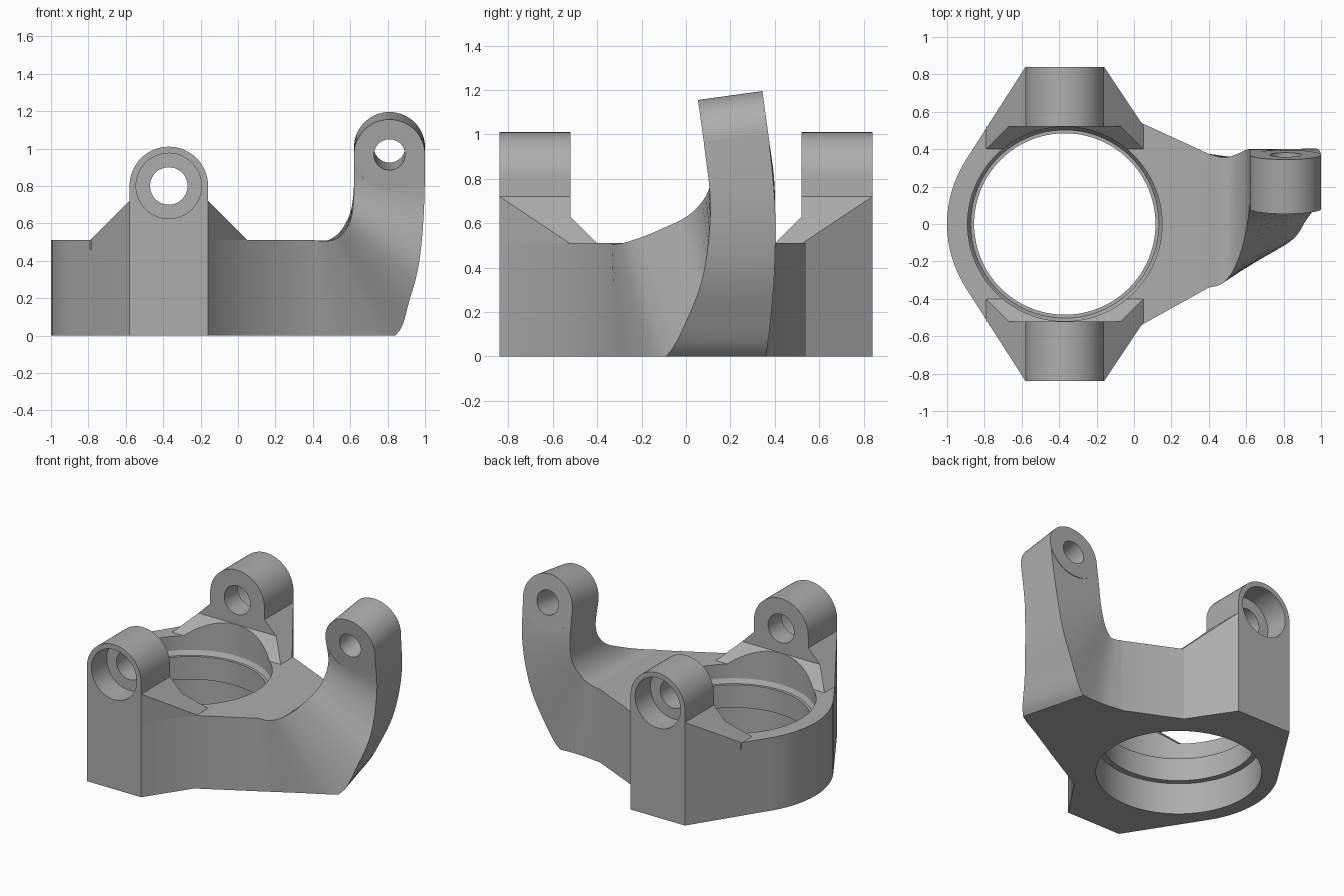
import bpy, bmesh, math
from mathutils import Vector, Matrix

if "Cube" in bpy.data.objects:
    bpy.data.objects.remove(bpy.data.objects["Cube"])

CX = -0.37          # bore centre
INNER = 0.521       # inner face of the lugs

steel = bpy.data.materials.new("grey_metal")
steel.diffuse_color = (0.42, 0.42, 0.42, 1)
steel.use_nodes = True
steel.node_tree.nodes["Principled BSDF"].inputs["Base Color"].default_value = steel.diffuse_color


def finish(bm, name):
    bmesh.ops.recalc_face_normals(bm, faces=bm.faces)
    me = bpy.data.meshes.new(name)
    bm.to_mesh(me)
    bm.free()
    ob = bpy.data.objects.new(name, me)
    bpy.context.collection.objects.link(ob)
    me.materials.append(steel)
    return ob


def loft(rings, name, closed=False):
    """Skin a list of equal-length point rings."""
    bm = bmesh.new()
    vs = [[bm.verts.new(p) for p in r] for r in rings]
    n = len(vs[0])
    for a, b in zip(vs, vs[1:]):
        for i in range(n):
            j = (i + 1) % n
            bm.faces.new((a[i], a[j], b[j], b[i]))
    bm.faces.new(vs[0])
    bm.faces.new(vs[-1])
    return finish(bm, name)


def cylinder(a, b, r, name, seg=64):
    a, b = Vector(a), Vector(b)
    d = b - a
    bm = bmesh.new()
    bmesh.ops.create_cone(bm, cap_ends=True, segments=seg, radius1=r, radius2=r, depth=d.length)
    rot = d.to_track_quat('Z', 'Y').to_matrix().to_4x4()
    bmesh.ops.transform(bm, matrix=Matrix.Translation((a + b) / 2) @ rot, verts=bm.verts)
    return finish(bm, name)


def keep_side(ob, co, no):
    """Trim an object with a plane, removing what lies along the normal."""
    bm = bmesh.new()
    bm.from_mesh(ob.data)
    bmesh.ops.bisect_plane(bm, geom=bm.verts[:] + bm.edges[:] + bm.faces[:], dist=1e-6,
                           plane_co=co, plane_no=no, clear_outer=True)
    bmesh.ops.holes_fill(bm, edges=[e for e in bm.edges if e.is_boundary], sides=0)
    bmesh.ops.recalc_face_normals(bm, faces=bm.faces)
    bm.to_mesh(ob.data)
    bm.free()


def combine(ob, other, op):
    m = ob.modifiers.new("bool", 'BOOLEAN')
    m.operation, m.object, m.solver = op, other, 'EXACT'
    bpy.context.view_layer.objects.active = ob
    bpy.ops.object.modifier_apply(modifier=m.name)
    bpy.data.objects.remove(other)


# housing: flat plate outline with a rounded left side
outline = [(0.40, -0.34), (0.40, 0.375), (0.04, 0.54), (CX + 0.21, 0.84), (CX - 0.21, 0.84)]
a0 = math.radians(147.3)
for i in range(17):
    a = a0 + (2 * math.pi - 2 * a0) * i / 16
    outline.append((CX + 0.63 * math.cos(a), 0.63 * math.sin(a)))
outline += [(CX - 0.21, -0.84), (CX + 0.21, -0.84), (0.04, -0.54)]
body = loft([[(x, y, z) for x, y in outline] for z in (0, 0.51)], "knuckle_housing")

# lugs with sloped shoulders and inner chamfer wedges, front and back
shoulder = [(-0.42, 0.3), (0.42, 0.3), (0.42, 0.51), (0.21, 0.72)]
shoulder += [(0.21 * math.cos(math.pi * i / 32), 0.80 + 0.21 * math.sin(math.pi * i / 32)) for i in range(33)]
shoulder += [(-0.21, 0.72), (-0.42, 0.51)]
for s in (-1, 1):
    lug = loft([[(CX + x, s * y, z) for x, z in shoulder] for y in (INNER, 0.84)], "lug")
    keep_side(lug, (CX + 0.21, s * 0.84, 0), (0.30, s * 0.20, 0))
    keep_side(lug, (CX - 0.21, s * 0.84, 0), (-0.50, s * 0.32, 0))
    combine(body, lug, 'UNION')
    tri = [(INNER, 0.46), (INNER, 0.63), (0.40, 0.51), (0.40, 0.46)]
    wedge = loft([[(CX + x, s * y, z) for y, z in tri] for x in (-0.42, 0.42)], "wedge")
    for d in (-1, 1):
        keep_side(wedge, (CX + d * 0.42, 0, 0.51), (d, 0, 1))
    combine(body, wedge, 'UNION')


# swept arm: four corner rails (inner front, inner back, outer back, outer front)
rails = [
    [(.40, -.34, .51), (.47, -.32, .505), (.53, -.25, .52), (.58, -.12, .57),
     (.61, .03, .65), (.62, .11, .78), (.62, .08, .967)],
    [(.40, .375, .51), (.48, .355, .51), (.54, .37, .55), (.585, .39, .62),
     (.61, .40, .70), (.62, .395, .82), (.62, .37, 1.007)],
    [(.40, .375, 0), (.56, .356, 0), (.72, .36, 0), (.84, .385, .2),
     (.93, .40, .42), (.985, .40, .7), (1.0, .37, 1.007)],
    [(.40, -.34, 0), (.62, -.215, 0), (.84, -.09, 0), (.92, .02, .2),
     (.97, .085, .4), (.995, .11, .68), (1.0, .08, .967)],
]


def spline(pts, steps=5):
    p = [Vector(q) for q in pts]
    p = [2 * p[0] - p[1]] + p + [2 * p[-1] - p[-2]]
    out = []
    for i in range(1, len(p) - 2):
        m0, m1 = (p[i + 1] - p[i - 1]) / 2, (p[i + 2] - p[i]) / 2
        for k in range(steps):
            t = k / steps
            q = ((2 * t**3 - 3 * t**2 + 1) * p[i] + (t**3 - 2 * t**2 + t) * m0
                 + (3 * t**2 - 2 * t**3) * p[i + 1] + (t**3 - t**2) * m1)
            q.z = max(q.z, 0)
            out.append(q)
    return out + [p[-2]]


arm = loft(list(zip(*[spline(r) for r in rails])), "arm")
combine(body, arm, 'UNION')

# tilted eye at the arm tip
eye_a, eye_b = Vector((0.81, 0.08, 0.967)), Vector((0.81, 0.37, 1.007))
combine(body, cylinder(eye_a, eye_b, 0.19, "eye"), 'UNION')
tilt = eye_b - eye_a
combine(body, cylinder(eye_a - tilt, eye_b + tilt, 0.083, "eye_hole"), 'DIFFERENCE')

# stepped main bore with an inner lip
steps = [(.525, -.1), (.525, .22), (.485, .22), (.485, .38), (.503, .38), (.52, .41), (.52, 1.3)]
N = 96
bore = loft([[(CX + r * math.cos(2 * math.pi * i / N), r * math.sin(2 * math.pi * i / N), z)
              for i in range(N)] for r, z in steps], "bore")
combine(body, bore, 'DIFFERENCE')

# lug holes and outer counterbores
combine(body, cylinder((CX, -1, .80), (CX, 1, .80), 0.10, "pin_hole"), 'DIFFERENCE')
for s in (-1, 1):
    combine(body, cylinder((CX, s * 0.67, .80), (CX, s, .80), 0.175, "counterbore"), 'DIFFERENCE')

# smooth the curved faces, keep edges crisp
bpy.ops.object.select_all(action='DESELECT')
body.select_set(True)
bpy.context.view_layer.objects.active = body
bpy.ops.object.shade_smooth_by_angle(angle=math.radians(28))
